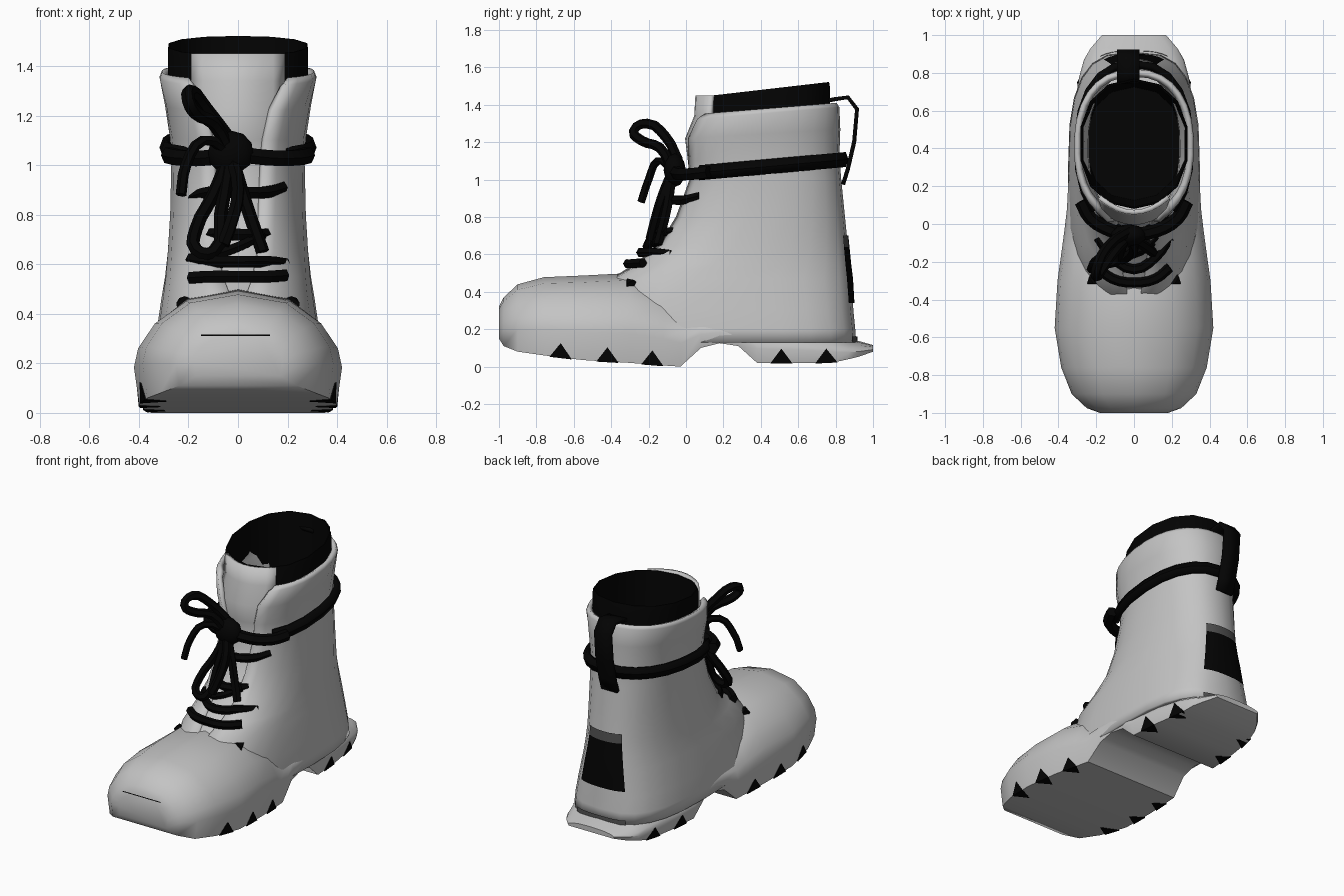
import bpy, bmesh, math
from mathutils import Vector

if "Cube" in bpy.data.objects:
    bpy.data.objects.remove(bpy.data.objects["Cube"], do_unlink=True)


def material(name, v):
    m = bpy.data.materials.new(name)
    m.use_nodes = True
    m.diffuse_color = (v, v, v, 1)
    m.node_tree.nodes["Principled BSDF"].inputs["Base Color"].default_value = (v, v, v, 1)
    return m


GREY = material("light grey leather", 0.55)
DARK = material("dark grey trim", 0.08)
BLACK = material("black fabric", 0.001)


def finish(ob, mat, angle=35):
    ob.data.materials.append(mat)
    bpy.ops.object.select_all(action="DESELECT")
    bpy.context.view_layer.objects.active = ob
    ob.select_set(True)
    bpy.ops.object.shade_smooth_by_angle(angle=math.radians(angle))
    return ob


def loft(name, rings, mat, closed=True, caps=(False, False), thick=0, angle=35):
    """Skin a list of rings; optional end caps and inward thickness."""
    bm = bmesh.new()
    vs = [[bm.verts.new(p) for p in r] for r in rings]
    n = len(rings[0])
    for a, b in zip(vs, vs[1:]):
        for j in range(n if closed else n - 1):
            k = (j + 1) % n
            bm.faces.new((a[j], a[k], b[k], b[j]))
    if caps[0]:
        bm.faces.new(vs[0][::-1])
    if caps[1]:
        bm.faces.new(vs[-1])
    if closed and all(caps):
        bmesh.ops.recalc_face_normals(bm, faces=bm.faces)
    me = bpy.data.meshes.new(name)
    bm.to_mesh(me)
    bm.free()
    ob = bpy.data.objects.new(name, me)
    bpy.context.collection.objects.link(ob)
    if thick:
        s = ob.modifiers.new("thickness", "SOLIDIFY")
        s.thickness, s.offset = thick, -1
    return finish(ob, mat, angle)


def lerp_table(table, t):
    for a, b in zip(table, table[1:]):
        if t <= b[0]:
            f = max(0, (t - a[0]) / (b[0] - a[0]))
            return [p + (q - p) * f for p, q in zip(a, b)]
    return list(table[-1])


# Foot and sole: cross-sections along y (y, half width, bottom, top)
FOOT = [(-1, .18, .15, .32), (-.975, .25, .11, .37), (-.9, .33, .08, .44),
        (-.76, .385, .06, .478), (-.55, .42, .035, .487), (-.3, .405, .02, .5),
        (-.12, .38, .006, .44), (-.03, .368, 0, .38), (.08, .355, .1, .32), (.18, .35, .125, .3),
        (.28, .345, .11, .28), (.38, .34, .02, .25), (.6, .32, .02, .23),
        (.78, .29, .02, .2), (.87, .265, .04, .15), (.93, .23, .055, .135),
        (1, .17, .08, .115)]
SHAPE = [(.95, 0), (1, .33), (.96, .5), (.8, .72), (.5, .92)]


def foot_section(y, w, lo, hi):
    half = [(w * a, y, lo + (hi - lo) * b) for a, b in SHAPE]
    return half + [(0, y, hi)] + [(-x, y, z) for x, y, z in half[::-1]]


loft("foot_and_sole", [foot_section(*r) for r in FOOT], GREY, caps=(True, True), angle=45)

# Shaft: (height, front y, back y, half width, half gap for the tongue)
SHAFT = [(.13, -.4, .91, .35, .02), (.2, -.42, .905, .345, .02), (.3, -.43, .895, .333, .02),
         (.47, -.4, .885, .308, .03), (.55, -.28, .875, .295, .06), (.65, -.16, .865, .285, .08),
         (.8, -.07, .85, .275, .09), (1.0, 0, .83, .27, .1), (1.1, -.01, .82, .275, .11),
         (1.22, -.025, .825, .295, .14), (1.32, 0, .82, .318, .19), (1.345, .03, .805, .308, .2)]


def shaft_ring(z, out=0, span=None, n=24):
    """Points round the shaft at height z, from front by +x to front by -x."""
    _, f, b, w, g = lerp_table(SHAFT, z)
    e = 2 / (2.3 + .7 * min(1, max(0, (.65 - z) / .4)))
    t0 = math.asin((g / w) ** (1 / e))
    t0, t1 = span or (t0, math.tau - t0)
    pts = []
    for i in range(n + 1):
        t = t0 + (t1 - t0) * i / n
        s, c = math.sin(t), math.cos(t)
        y = (f + b) / 2 - ((b - f) / 2 + out) * math.copysign(abs(c) ** e, c)
        tilt = .065 * max(0, y) / .8 * min(1, max(0, (z - 1.0) / .3))
        pts.append((math.copysign((w + out) * abs(s) ** e, s), y, z + tilt))
    return pts


loft("shaft", [shaft_ring(r[0]) for r in SHAFT], GREY, closed=False, thick=.03, angle=45)

# Tongue behind the laces
tongue = []
for z in (.42, .47, .55, .65, .8, 1.0, 1.1, 1.22, 1.34, 1.45):
    f = lerp_table(SHAFT, z)[1]
    w = .12 + .07 * min(1, max(0, (z - .5) / .6))
    tongue.append([(w * k / 4, f + .02 + 2.3 * (w * k / 4) ** 2, z) for k in range(-4, 5)])
loft("tongue", tongue, GREY, closed=False, thick=.025)


# Padded black lining, open at the top with a floor
def lining_ring(scale, z, slope):
    out = []
    for i in range(14):
        t = math.tau * i / 14
        s, c = math.sin(t), math.cos(t)
        y = .425 - .345 * scale * math.copysign(abs(c) ** .9, c)
        out.append((.29 * scale * math.copysign(abs(s) ** .9, s), y, z + slope * (y - .1) / .65))
    return out


loft("lining", [lining_ring(1, 1.25, .05), lining_ring(1, 1.42, .07), lining_ring(.985, 1.445, .075),
                lining_ring(.965, 1.445, .075), lining_ring(.95, 1.3, .03), lining_ring(.87, .7, 0)],
     BLACK, caps=(False, True))


# Cords
def cord(name, pts, r=.027):
    cu = bpy.data.curves.new(name, "CURVE")
    cu.dimensions, cu.bevel_depth, cu.bevel_resolution = "3D", r, 1
    cu.use_fill_caps, cu.resolution_u = True, 3
    sp = cu.splines.new("BEZIER")
    sp.bezier_points.add(len(pts) - 1)
    for p, q in zip(sp.bezier_points, pts):
        p.co = q
        p.handle_left_type = p.handle_right_type = "AUTO"
    ob = bpy.data.objects.new(name, cu)
    bpy.context.collection.objects.link(ob)
    bpy.context.view_layer.objects.active = ob
    bpy.ops.object.select_all(action="DESELECT")
    ob.select_set(True)
    bpy.ops.object.convert(target="MESH")
    return finish(bpy.context.object, BLACK, 50)


# Flat strap round the ankle, with cords from its ends to the knot
def strap_ring(lift, out):
    return [(x, y, 1.03 + lift + .075 * max(0, y) / .83)
            for x, y, _ in shaft_ring(1.06, out, (.75, math.tau - .75), 16)]


loft("ankle_strap", [strap_ring(-.04, .03), strap_ring(0, .045), strap_ring(.04, .03)],
     BLACK, closed=False, thick=.03)
for side, label in ((1, "left"), (-1, "right")):
    cord(f"{label}_strap_end", [(-.03, -.06, 1.05), (side * .12, -.035, 1.03),
                                (side * .23, .03, 1.03), (side * .28, .12, 1.04)], .036)

# Laces crossing the tongue: (height, half width, middle y, end y, tilt)
for i, (z, w, ym, ye, tilt) in enumerate([(.89, .18, -.06, .08, .02), (.72, .17, -.14, .04, .015),
                                          (.61, .19, -.24, -.07, -.01), (.55, .19, -.31, -.23, .005)]):
    cord(f"cross_lace_{i + 1}", [(-w, ye, z - tilt), (-w * .6, (ym + ye) / 2 - .02, z),
                                 (0, ym, z), (w * .6, (ym + ye) / 2 - .02, z), (w, ye, z + tilt)])
cord("diagonal_lace", [(-.15, -.14, .62), (0, -.16, .67), (.1, -.1, .72)], .022)

# Bow: knot, loops and tails
bpy.ops.mesh.primitive_ico_sphere_add(subdivisions=2, radius=1, location=(-.03, -.06, 1.05))
knot = bpy.context.object
knot.name = "bow_knot"
knot.scale = (.095, .06, .09)
finish(knot, BLACK, 60)
K = (-.03, -.07, 1.05)
cord("upper_loop", [K, (-.1, -.14, 1.17), (-.17, -.24, 1.21), (-.2, -.28, 1.26), (-.19, -.21, 1.3),
                    (-.13, -.11, 1.23), (-.03, -.04, 1.1)])
cord("lower_loop", [K, (-.1, -.1, .88), (-.17, -.16, .74), (-.17, -.2, .66), (-.1, -.2, .65),
                    (-.07, -.13, .8), K])
cord("side_tail", [K, (-.14, -.15, 1.1), (-.21, -.2, 1.0), (-.23, -.24, .88)], .022)
cord("right_tail", [K, (.03, -.1, .85), (.1, -.15, .65)])
cord("middle_tail", [K, (0, -.13, .9), (-.03, -.17, .76), (-.06, -.19, .68)])

# Pull tab at the back of the collar
TAB = [(.74, 1.43), (.79, 1.44), (.87, 1.45), (.925, 1.38), (.91, 1.2), (.875, 1.05), (.85, .97)]
loft("pull_tab", [[(-.09, y, z), (.03, y, z)] for y, z in TAB], BLACK, closed=False, thick=.022)

# Heel patch with a dark band above it, and a band on the heel ledge
SPAN = (math.pi - .36, math.pi + .36)
for name, levels, mat in (("heel_patch", (.34, .42, .47, .55, .64), BLACK),
                          ("heel_patch_band", (.64, .67, .7), DARK),
                          ("heel_ledge_band", (.13, .16), DARK)):
    loft(name, [shaft_ring(z, .008, SPAN, 8) for z in levels], mat, closed=False)


def side_x(side, y, up):
    """Point just outside the sole wall, a little below its lower edge."""
    _, w, lo, hi = lerp_table(FOOT, y)
    widen = .05 * min(1, up / (.33 * (hi - lo)))
    return Vector((side * (w * (.95 + widen) + .006), y, lo + up - .004))


# Side eyelets and tread notches, mirrored left and right
for side, label in ((1, "left"), (-1, "right")):
    bpy.ops.mesh.primitive_cone_add(vertices=3, radius1=.045, radius2=.025, depth=.03,
                                    location=(side * .225, -.3, .448),
                                    rotation=(.2, side * .7, 0))
    bpy.context.object.name = f"{label}_eyelet"
    finish(bpy.context.object, BLACK)
    for i, y in enumerate((-.67, -.42, -.18, .51, .75)):
        a, b, top = side_x(side, y - .06, 0), side_x(side, y + .06, 0), side_x(side, y, .08)
        inner = Vector((side * (abs(a.x) - .09), y, (a.z + b.z) / 2))
        bm = bmesh.new()
        bmesh.ops.convex_hull(bm, input=[bm.verts.new(p) for p in (a, b, top, inner)])
        me = bpy.data.meshes.new("notch")
        bm.to_mesh(me)
        bm.free()
        ob = bpy.data.objects.new(f"{label}_tread_notch_{i + 1}", me)
        bpy.context.collection.objects.link(ob)
        finish(ob, BLACK)

# Toe bumper slit
loft("toe_slit", [[(-.15, y, z), (.13, y, z)] for y, z in ((-1.002, .31), (-1.002, .316))],
     BLACK, closed=False)
